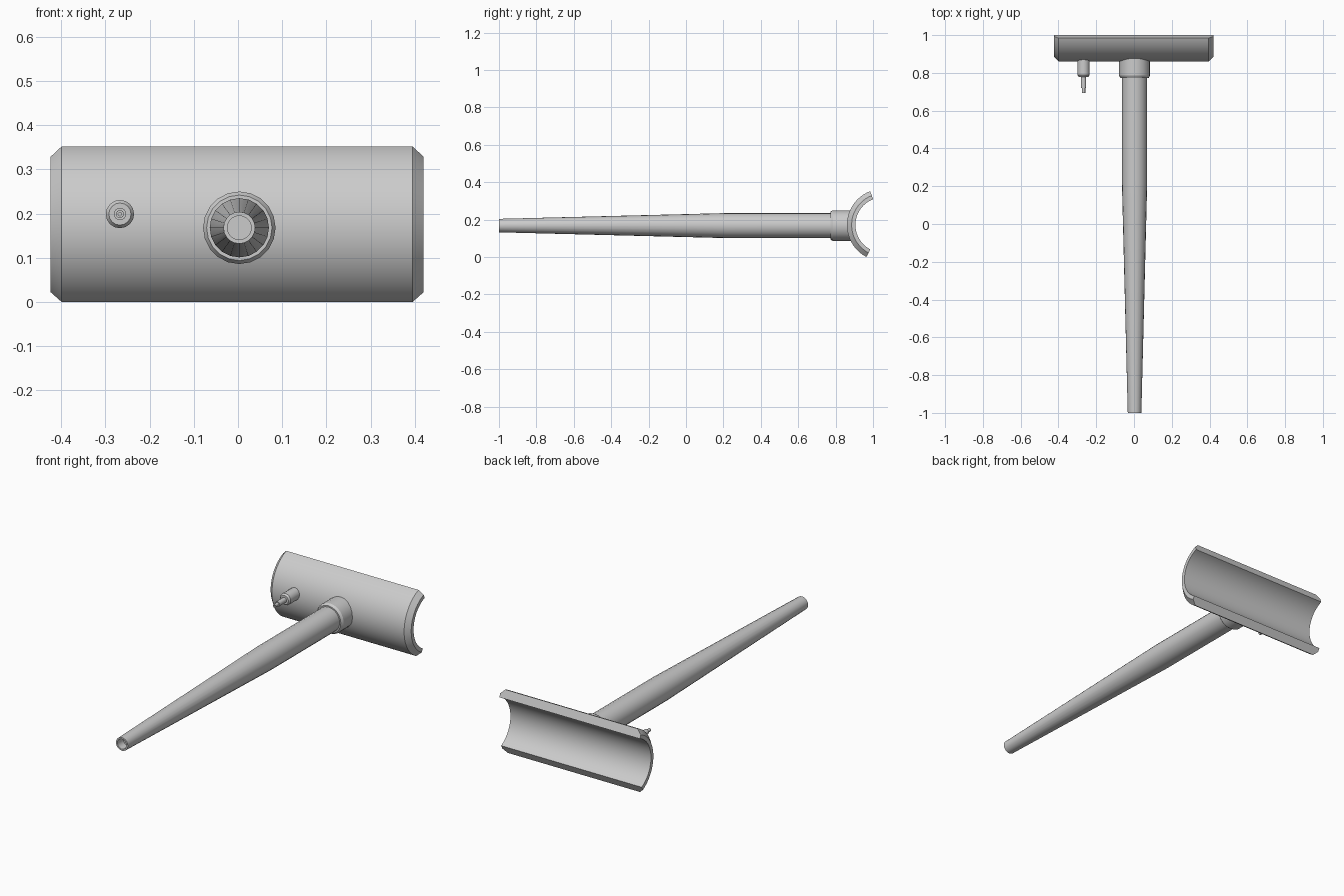
import bpy, bmesh, math

if "Cube" in bpy.data.objects:
    bpy.data.objects.remove(bpy.data.objects["Cube"])

grey = bpy.data.materials.new("plain grey")
grey.diffuse_color = (0.6, 0.6, 0.6, 1)
grey.use_nodes = True
grey.node_tree.nodes["Principled BSDF"].inputs["Base Color"].default_value = grey.diffuse_color


def finish(name, bm):
    """Turn a bmesh into a shaded object with the grey material."""
    bmesh.ops.recalc_face_normals(bm, faces=bm.faces)
    mesh = bpy.data.meshes.new(name)
    bm.to_mesh(mesh)
    bm.free()
    mesh.materials.append(grey)
    obj = bpy.data.objects.new(name, mesh)
    bpy.context.collection.objects.link(obj)
    bpy.ops.object.select_all(action='DESELECT')
    obj.select_set(True)
    bpy.context.view_layer.objects.active = obj
    bpy.ops.object.shade_smooth_by_angle(angle=math.radians(28))
    return obj


def lathe(name, x, z, profile, sides):
    """Revolve (y, radius) points about a line parallel to y, capping both ends."""
    bm = bmesh.new()
    rings = []
    for y, r in profile:
        rings.append([bm.verts.new((x + r * math.cos(2 * math.pi * i / sides), y,
                                    z + r * math.sin(2 * math.pi * i / sides)))
                      for i in range(sides)])
    for a, b in zip(rings, rings[1:]):
        for i in range(sides):
            j = (i + 1) % sides
            bm.faces.new((a[i], a[j], b[j], b[i]))
    bm.faces.new(rings[0])
    bm.faces.new(rings[-1])
    return finish(name, bm)


def saddle(name, x, y, z, section, start, end, steps):
    """Sweep a closed (x, radius) section through an arc about the x axis."""
    bm = bmesh.new()
    rows = []
    for k in range(steps + 1):
        t = math.radians(start + (end - start) * k / steps)
        rows.append([bm.verts.new((x + px, y + r * math.cos(t), z + r * math.sin(t)))
                     for px, r in section])
    n = len(section)
    for a, b in zip(rows, rows[1:]):
        for i in range(n):
            j = (i + 1) % n
            bm.faces.new((a[i], a[j], b[j], b[i]))
    bm.faces.new(rows[0])
    bm.faces.new(rows[-1])
    return finish(name, bm)


# Curved half-pipe head with chamfered ends
R_OUT, R_IN, HALF, CH = 0.193, 0.1475, 0.422, 0.025
saddle("curved_head", -0.002, 1.0535, 0.1715,
       [(-HALF, R_IN), (-HALF, R_OUT - CH), (-HALF + CH, R_OUT),
        (HALF - CH, R_OUT), (HALF, R_OUT - CH), (HALF, R_IN)],
       111, 242.5, 32)

# Long tapered handle with a recessed tip
lathe("handle", 0.003, 0.168,
      [(-0.95, 0.027), (-1.0, 0.027), (-1.0, 0.036), (0.22, 0.067), (0.80, 0.067)], 20)

# Collar joining the handle to the head
lathe("collar", 0.003, 0.168,
      [(0.772, 0.06), (0.772, 0.074), (0.785, 0.082), (0.89, 0.082)], 20)

# Small stepped nozzle beside the handle
lathe("nozzle", -0.267, 0.199,
      [(0.705, 0.004), (0.693, 0.004), (0.693, 0.009), (0.72, 0.009), (0.72, 0.014),
       (0.778, 0.014), (0.778, 0.025), (0.788, 0.032), (0.885, 0.032)], 16)
